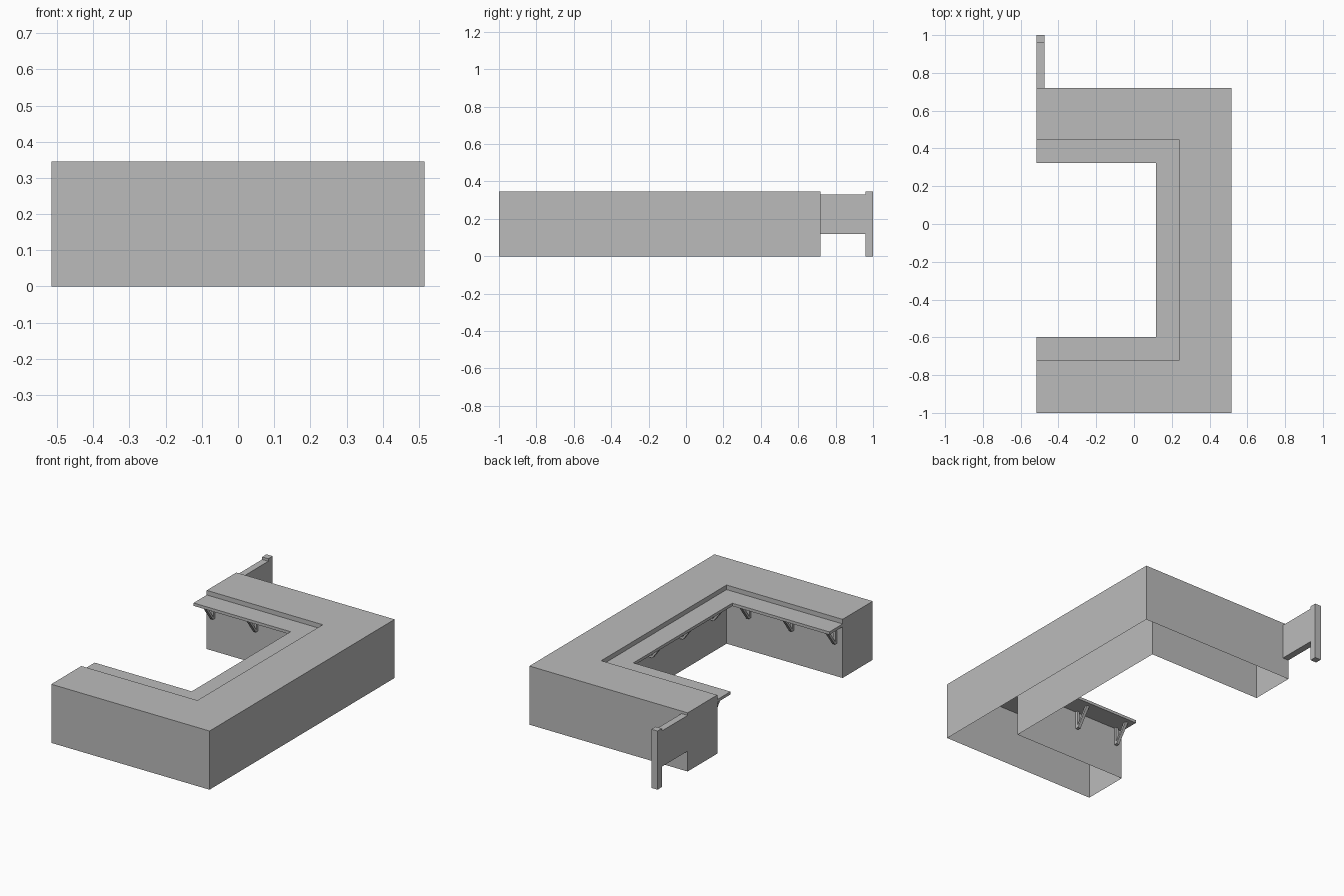
import bpy, bmesh, math

if "Cube" in bpy.data.objects:
    bpy.data.objects.remove(bpy.data.objects["Cube"])

GREY = bpy.data.materials.new("plain_grey")
GREY.diffuse_color = (0.5, 0.5, 0.5, 1)
GREY.use_nodes = True
GREY.node_tree.nodes["Principled BSDF"].inputs["Base Color"].default_value = GREY.diffuse_color

X0, X1 = -0.515, 0.515      # open side, outer side
Y0, Y1 = -1.0, 0.72         # front and back outer walls
IX, IY0, IY1 = 0.24, -0.72, 0.445   # inner walls of the U
TOP, LEDGE_TOP, LEDGE_BOT = 0.345, 0.318, 0.301
LEDGE = 0.123               # how far the ledge stands out


def extrude(name, points, z0, z1, open_bottom=False):
    """Raise a plan outline between two heights."""
    bm = bmesh.new()
    low = [bm.verts.new((x, y, z0)) for x, y in points]
    high = [bm.verts.new((x, y, z1)) for x, y in points]
    n = len(points)
    for i in range(n):
        j = (i + 1) % n
        bm.faces.new((low[i], low[j], high[j], high[i]))
    bm.faces.new(high)
    base = bm.faces.new(low[::-1])
    bmesh.ops.recalc_face_normals(bm, faces=bm.faces)
    if open_bottom:
        bmesh.ops.delete(bm, geom=[base], context='FACES_ONLY')
    return finish(name, bm)


def finish(name, bm):
    mesh = bpy.data.meshes.new(name)
    bm.to_mesh(mesh)
    bm.free()
    mesh.materials.append(GREY)
    obj = bpy.data.objects.new(name, mesh)
    bpy.context.collection.objects.link(obj)
    return obj


def box(name, x0, x1, y0, y1, z0, z1):
    return extrude(name, [(x0, y0), (x1, y0), (x1, y1), (x0, y1)], z0, z1)


def bracket(name, x, y, angle):
    """Upright leg and slanting strut; local +x points away from the wall."""
    w = 0.009
    bm = bmesh.new()
    leg = [(0, 0.195), (0.014, 0.195), (0.014, LEDGE_BOT), (0, LEDGE_BOT)]
    strut = [(0.006, 0.195), (0.02, 0.195), (0.098, LEDGE_BOT), (0.08, LEDGE_BOT)]
    for outline in (leg, strut):
        a = [bm.verts.new((u, -w, z)) for u, z in outline]
        b = [bm.verts.new((u, w, z)) for u, z in outline]
        bm.faces.new(a)
        bm.faces.new(b[::-1])
        for i in range(4):
            j = (i + 1) % 4
            bm.faces.new((a[j], a[i], b[i], b[j]))
    bmesh.ops.recalc_face_normals(bm, faces=bm.faces)
    obj = finish(name, bm)
    obj.location = (x, y, 0)
    obj.rotation_euler.z = angle


# U-shaped counter shell, open underneath
extrude("counter_body", [(X0, Y0), (X1, Y0), (X1, Y1), (X0, Y1),
                         (X0, IY1), (IX, IY1), (IX, IY0), (X0, IY0)],
        0, TOP, open_bottom=True)

# Lower ledge running round the inside of the U
extrude("inner_ledge", [(X0, IY0), (IX, IY0), (IX, IY1), (X0, IY1),
                        (X0, IY1 - LEDGE), (IX - LEDGE, IY1 - LEDGE),
                        (IX - LEDGE, IY0 + LEDGE), (X0, IY0 + LEDGE)],
        LEDGE_BOT, LEDGE_TOP)

# Brackets under the ledge
for i in range(3):
    x = -0.47 + 0.28 * i
    bracket(f"front_bracket_{i}", x, IY0, math.pi / 2)
    bracket(f"back_bracket_{i}", x, IY1, -math.pi / 2)
for i in range(4):
    bracket(f"side_bracket_{i}", IX, -0.58 + 0.285 * i, math.pi)

# Raised panel and its end post
box("gate_panel", X0, X0 + 0.04, Y1, 0.96, 0.12, 0.33)
box("gate_post", X0, X0 + 0.04, 0.96, 1.0, 0, TOP)
